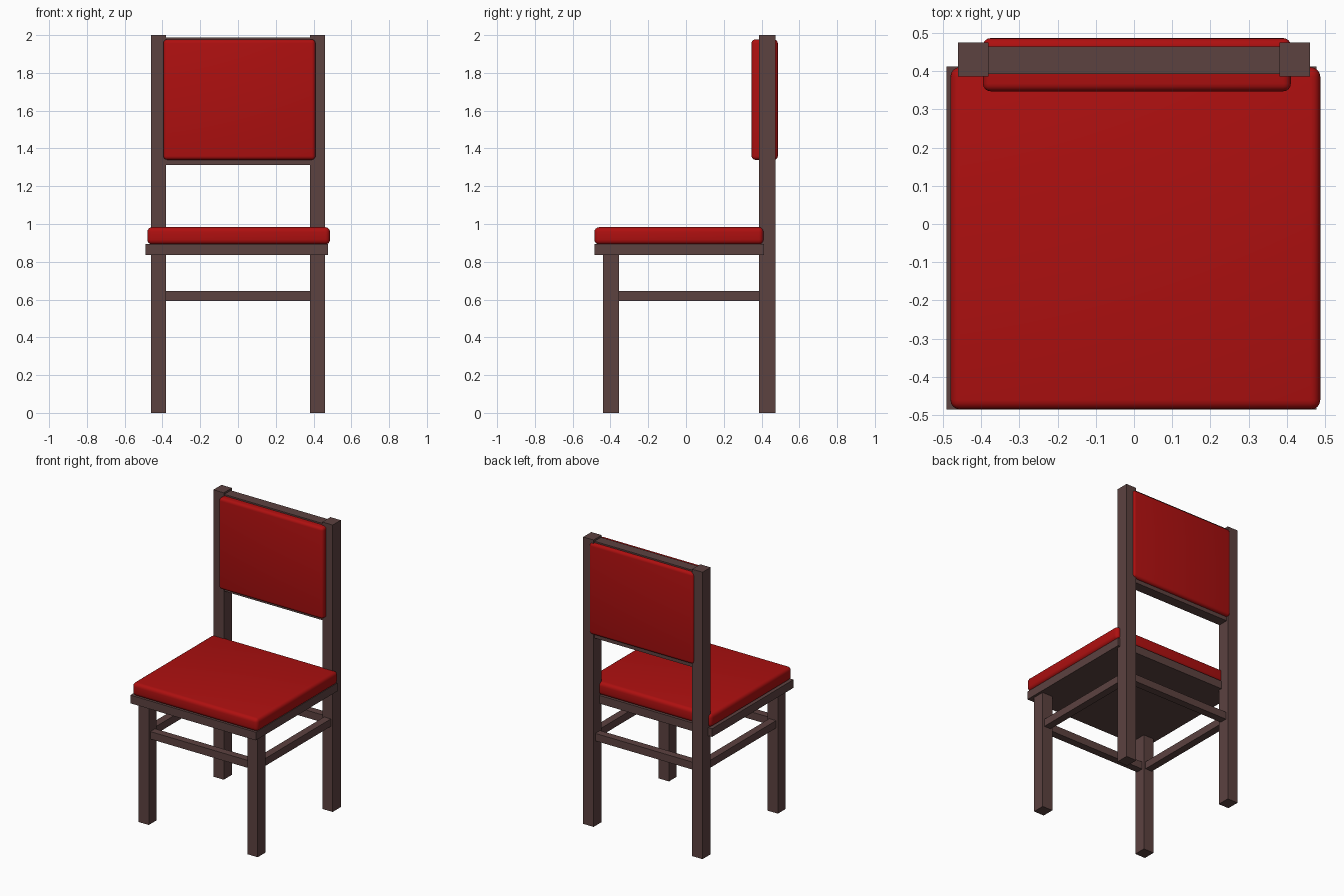
import bpy

if "Cube" in bpy.data.objects:
    bpy.data.objects.remove(bpy.data.objects["Cube"])


def material(name, color):
    m = bpy.data.materials.new(name)
    m.diffuse_color = (*color, 1)
    m.use_nodes = True
    m.node_tree.nodes["Principled BSDF"].inputs["Base Color"].default_value = m.diffuse_color
    return m


WOOD = material("dark_wood", (0.107, 0.054, 0.051))
RED = material("red_fabric", (0.42, 0.005, 0.005))


def box(name, x, y, z, mat=WOOD, bevel=0):
    """Box from (min, max) ranges, optionally with rounded edges."""
    bpy.ops.mesh.primitive_cube_add(size=1, location=[sum(r) / 2 for r in (x, y, z)])
    ob = bpy.context.object
    ob.name = name
    ob.scale = [r[1] - r[0] for r in (x, y, z)]
    bpy.ops.object.transform_apply(location=False, rotation=False, scale=True)
    ob.data.materials.append(mat)
    if bevel:
        mod = ob.modifiers.new("rounded_edges", 'BEVEL')
        mod.width = bevel
        mod.segments = 4
        bpy.ops.object.modifier_apply(modifier=mod.name)
        bpy.ops.object.shade_smooth_by_angle()
    return ob


FRONT_Y, BACK_Y = (-0.44, -0.355), (0.386, 0.475)
RUNG_Z = (0.593, 0.645)
HALF = 0.026

# Legs and side rungs, left and right
for side, x in (("left", (-0.46, -0.38)), ("right", (0.38, 0.46))):
    box(f"front_leg_{side}", x, FRONT_Y, (0, 0.85))
    box(f"back_leg_{side}", x, BACK_Y, (0, 2))
    cx = sum(x) / 2
    box(f"side_rung_{side}", (cx - HALF, cx + HALF), (-0.36, 0.39), RUNG_Z)

# Front and back rungs
for end, y in (("front", FRONT_Y), ("back", BACK_Y)):
    cy = sum(y) / 2
    box(f"{end}_rung", (-0.385, 0.385), (cy - HALF, cy + HALF), RUNG_Z)

# Seat board and cushion
box("seat_board", (-0.49, 0.477), (-0.485, 0.412), (0.836, 0.893))
box("seat_cushion", (-0.48, 0.487), (-0.485, 0.41), (0.892, 0.983), RED, 0.025)

# Backrest panel with padding on both faces
box("backrest_panel", (-0.385, 0.385), (0.392, 0.464), (1.312, 1.987))
box("backrest_pad", (-0.395, 0.41), (0.347, 0.486), (1.34, 1.977), RED, 0.02)
